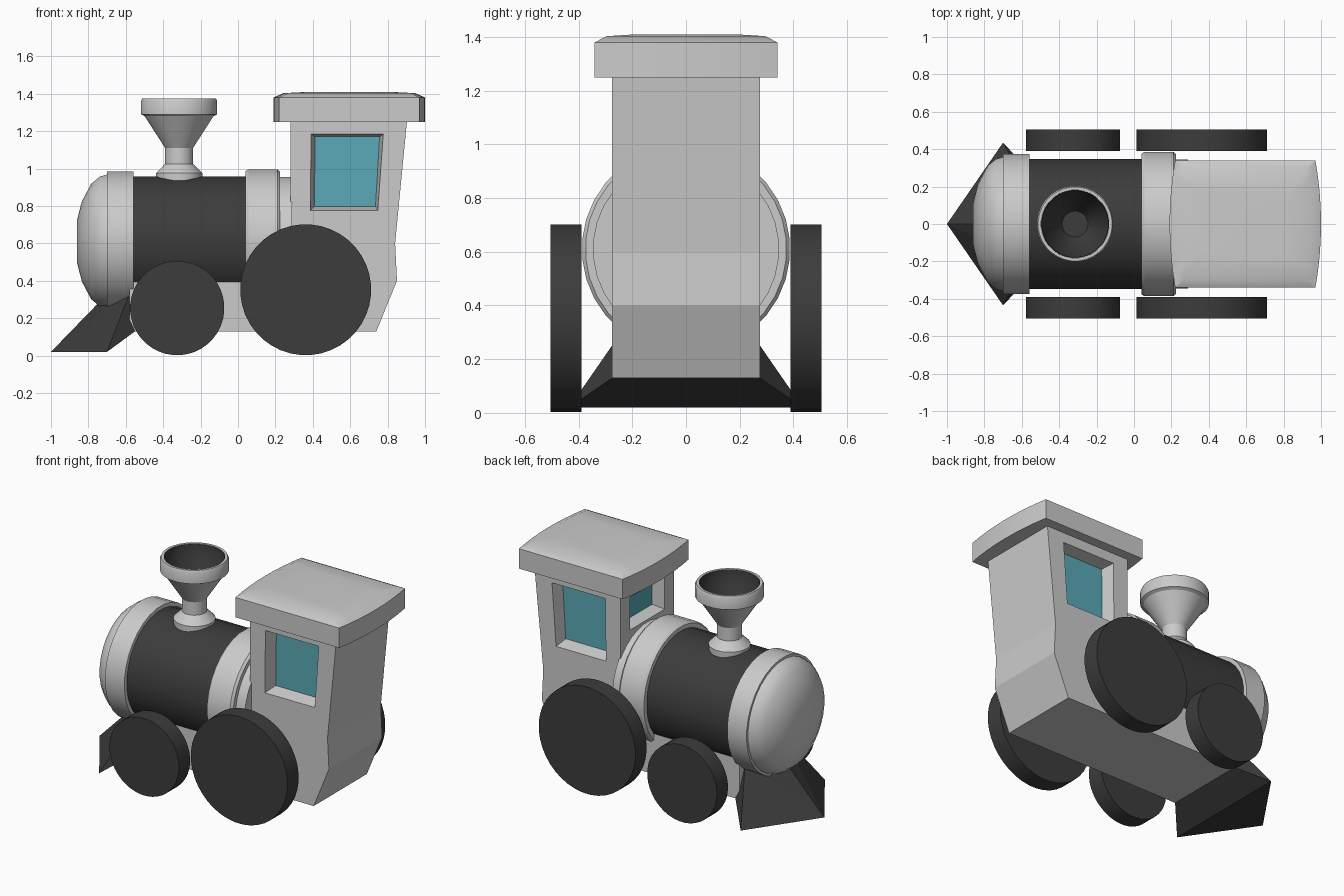
import bpy, bmesh, math

if "Cube" in bpy.data.objects:
    bpy.data.objects.remove(bpy.data.objects["Cube"])


def material(name, color):
    m = bpy.data.materials.new(name)
    m.diffuse_color = color
    m.use_nodes = True
    m.node_tree.nodes["Principled BSDF"].inputs["Base Color"].default_value = m.diffuse_color
    return m


DARK = material("dark_grey", (0.045, 0.045, 0.045, 1))
GLASS = material("teal_glass", (0.10, 0.40, 0.48, 1))


def finish(name, bm, mat=None, smooth=False, recalc=True):
    if recalc:
        bmesh.ops.recalc_face_normals(bm, faces=bm.faces[:])
    me = bpy.data.meshes.new(name)
    bm.to_mesh(me)
    bm.free()
    ob = bpy.data.objects.new(name, me)
    bpy.context.collection.objects.link(ob)
    if mat:
        me.materials.append(mat)
    if smooth:
        bpy.ops.object.select_all(action='DESELECT')
        ob.select_set(True)
        bpy.context.view_layer.objects.active = ob
        bpy.ops.object.shade_smooth_by_angle(angle=math.radians(30))
    return ob


def loft(name, rings, mat=None, smooth=False):
    """Closed solid through matching rings of points."""
    bm = bmesh.new()
    vs = [[bm.verts.new(p) for p in r] for r in rings]
    n = len(rings[0])
    for a, b in zip(vs, vs[1:]):
        for i in range(n):
            bm.faces.new((a[i], a[(i + 1) % n], b[(i + 1) % n], b[i]))
    bm.faces.new(vs[0][::-1])
    bm.faces.new(vs[-1])
    return finish(name, bm, mat, smooth)


def revolve(name, profile, centre, axis, mat=None, n=32):
    """Solid of revolution; profile is (position along axis, radius)."""
    rings = []
    for t, r in profile:
        ring = []
        for i in range(n):
            a = 2 * math.pi * (i + 0.5) / n
            c, s = r * math.cos(a), r * math.sin(a)
            p = {'X': (t, c, s), 'Y': (c, t, s), 'Z': (c, s, t)}[axis]
            ring.append([p[k] + centre[k] for k in range(3)])
        rings.append(ring)
    return loft(name, rings, mat, True)


# Boiler with front cap and rear band
AX = (0, 0, 0.61)
revolve("boiler", [(-0.60, 0.35), (0.10, 0.35)], AX, 'X', DARK)
revolve("boiler_front_cap",
        [(-0.86, 0.115), (-0.835, 0.215), (-0.785, 0.31), (-0.74, 0.348), (-0.70, 0.36),
         (-0.70, 0.375), (-0.56, 0.375), (-0.56, 0.33)], AX, 'X')
revolve("boiler_rear_band",
        [(0.04, 0.33), (0.04, 0.378), (0.055, 0.388), (0.21, 0.388), (0.225, 0.375),
         (0.225, 0.347), (0.29, 0.347)], AX, 'X')

# Chimney and its dark bowl
CH = (-0.315, 0, 0)
revolve("chimney",
        [(0.93, 0.125), (0.975, 0.125), (1.015, 0.085), (1.025, 0.075), (1.11, 0.075),
         (1.28, 0.185), (1.29, 0.205), (1.36, 0.205), (1.375, 0.198), (1.375, 0.182),
         (1.29, 0.18), (1.115, 0.07)], CH, 'Z')
revolve("chimney_bowl",
        [(1.118, 0.072), (1.29, 0.176), (1.372, 0.181), (1.372, 0.179),
         (1.29, 0.173), (1.122, 0.069)], CH, 'Z', DARK)

# Cab and chassis in one side profile
W = 0.275
side = [(-0.58, 0.13), (0.74, 0.13), (0.85, 0.40), (0.84, 0.60), (0.905, 1.27),
        (0.28, 1.27), (0.28, 0.50), (-0.58, 0.50)]
cab = loft("cab_and_chassis", [[(x, y, z) for x, z in side] for y in (-W, W)])

# Window recesses and panes
outer = [(0.385, 0.775), (0.748, 0.775), (0.778, 1.185), (0.39, 1.185)]
inner = [(0.408, 0.798), (0.735, 0.798), (0.757, 1.17), (0.413, 1.17)]
cutters = []
for s, label in ((-1, "right"), (1, "left")):
    cutters.append(loft("window_cutter", [[(x, s * 0.28, z) for x, z in outer],
                                          [(x, s * 0.19, z) for x, z in inner]]))
    loft(label + "_window", [[(x, s * y, z) for x, z in inner] for y in (0.185, 0.193)], GLASS)


def front_quad(x, w, z0, z1):
    return [(x, -w, z0), (x, w, z0), (x, w, z1), (x, -w, z1)]


cutters.append(loft("window_cutter", [front_quad(0.275, 0.18, 0.97, 1.185),
                                      front_quad(0.36, 0.16, 0.99, 1.17)]))
loft("front_window", [front_quad(x, 0.16, 0.99, 1.17) for x in (0.357, 0.365)], GLASS)
for c in cutters:
    m = cab.modifiers.new("recess", 'BOOLEAN')
    m.operation, m.solver, m.object = 'DIFFERENCE', 'EXACT', c
    bpy.context.view_layer.objects.active = cab
    bpy.ops.object.modifier_apply(modifier=m.name)
    bpy.data.objects.remove(c)

# Roof with bowed ends and a slightly domed top
ys = [-0.34 + 0.68 * i / 8 for i in range(9)]
bow = [0.03 * (y / 0.34) ** 2 for y in ys]
plan = [(0.19 + b, y) for y, b in zip(ys, bow)] + \
       [(1.0 - b, y) for y, b in zip(ys[::-1], bow[::-1])]
loft("roof", [[(0.595 + (x - 0.595) * k, y * k, z) for x, y in plan]
              for k, z in ((1, 1.25), (1, 1.38), (0.87, 1.403), (0.55, 1.41))], None, True)

# Wheels, two sizes, both sides
for s, label in ((-1, "right"), (1, "left")):
    for x, r, end in ((-0.325, 0.252, "front"), (0.362, 0.35, "rear")):
        revolve(f"{label}_{end}_wheel", [(s * 0.39, r), (s * 0.505, r)],
                (x, 0, r + 0.002), 'Y', DARK, 40)

# Wedge-shaped track guard
bm = bmesh.new()
pts = [(-1.0, 0, 0.02), (-0.67, 0, 0.36)]
for s in (-1, 1):
    pts += [(-0.70, s * 0.435, 0.02), (-0.57, s * 0.20, 0.36), (-0.55, s * 0.275, 0.13)]
for p in pts:
    bm.verts.new(p)
bmesh.ops.convex_hull(bm, input=bm.verts[:])
finish("track_guard", bm, DARK)
